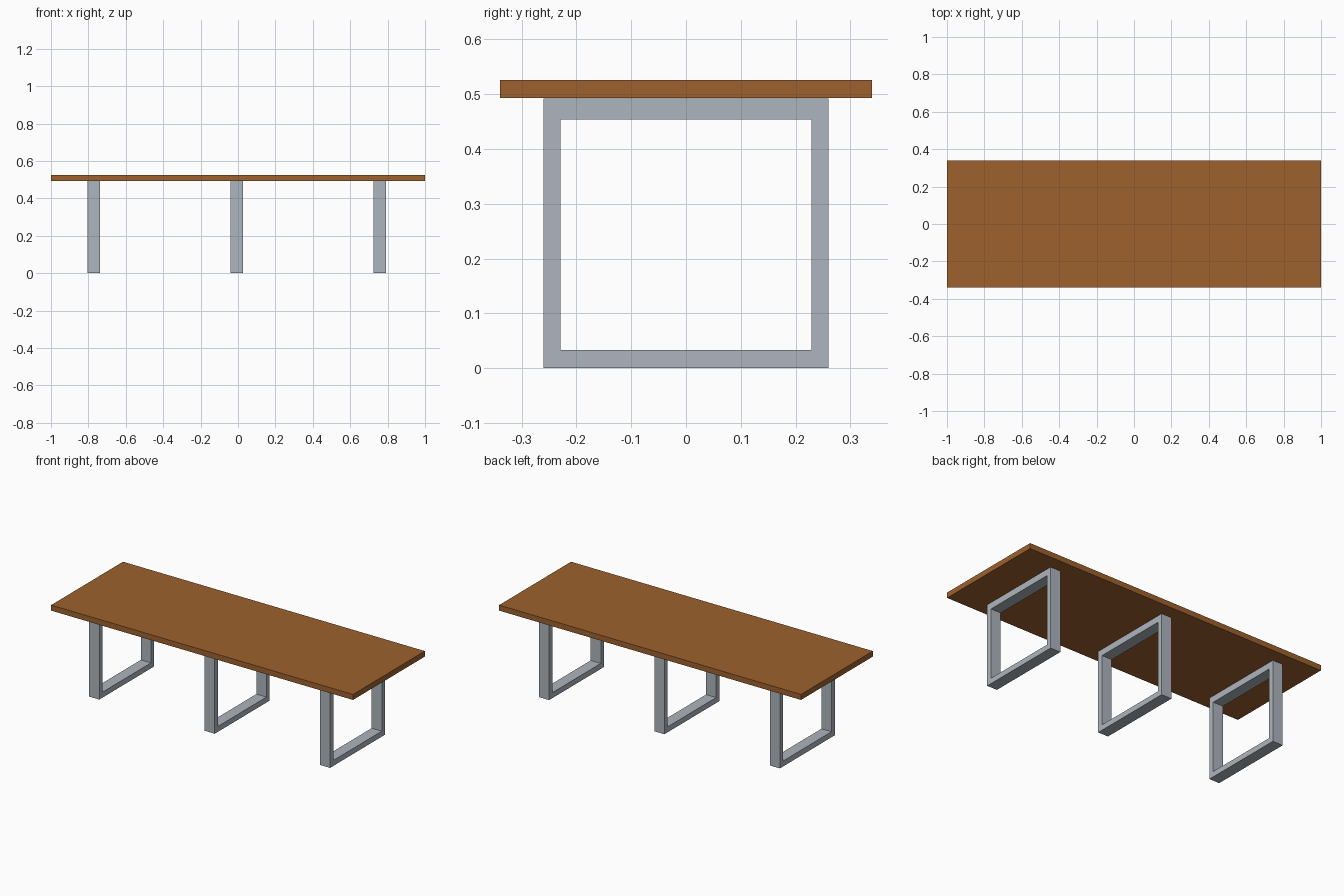
import bpy, bmesh

if "Cube" in bpy.data.objects:
    bpy.data.objects.remove(bpy.data.objects["Cube"])

def material(name, rgb):
    m = bpy.data.materials.new(name)
    m.diffuse_color = (*rgb, 1.0)
    m.use_nodes = True
    m.node_tree.nodes["Principled BSDF"].inputs["Base Color"].default_value = m.diffuse_color
    return m

wood = material("warm_wood", (0.34, 0.12, 0.026))
steel = material("grey_steel", (0.42, 0.46, 0.51))

def finish(bm, name, mat):
    bmesh.ops.recalc_face_normals(bm, faces=bm.faces)
    me = bpy.data.meshes.new(name)
    bm.to_mesh(me)
    bm.free()
    me.materials.append(mat)
    ob = bpy.data.objects.new(name, me)
    bpy.context.collection.objects.link(ob)
    return ob

def box(name, lo, hi, mat):
    bm = bmesh.new()
    bmesh.ops.create_cube(bm, size=1)
    for v in bm.verts:
        v.co = [(a + b) / 2 + c * (b - a) for a, b, c in zip(lo, hi, v.co)]
    return finish(bm, name, mat)

def leg_frame(name, x0, x1, mat):
    # closed rectangular loop: outer and inner rectangles bridged on both sides
    outer = [(-0.26, 0), (0.26, 0), (0.26, 0.4925), (-0.26, 0.4925)]
    inner = [(-0.229, 0.033), (0.229, 0.033), (0.229, 0.454), (-0.229, 0.454)]
    bm = bmesh.new()
    rings = [[bm.verts.new((x, y, z)) for y, z in rect]
             for x, rect in ((x0, outer), (x1, outer), (x1, inner), (x0, inner))]
    for a, b in zip(rings, rings[1:] + rings[:1]):
        for i in range(4):
            j = (i + 1) % 4
            bm.faces.new((a[i], a[j], b[j], b[i]))
    return finish(bm, name, mat)

# tabletop slab
box("tabletop", (-1, -0.34, 0.493), (1, 0.34, 0.526), wood)

# three leg frames
for name, x in (("left", -0.804), ("middle", -0.039), ("right", 0.725)):
    leg_frame(name + "_leg_frame", x, x + 0.067, steel)
